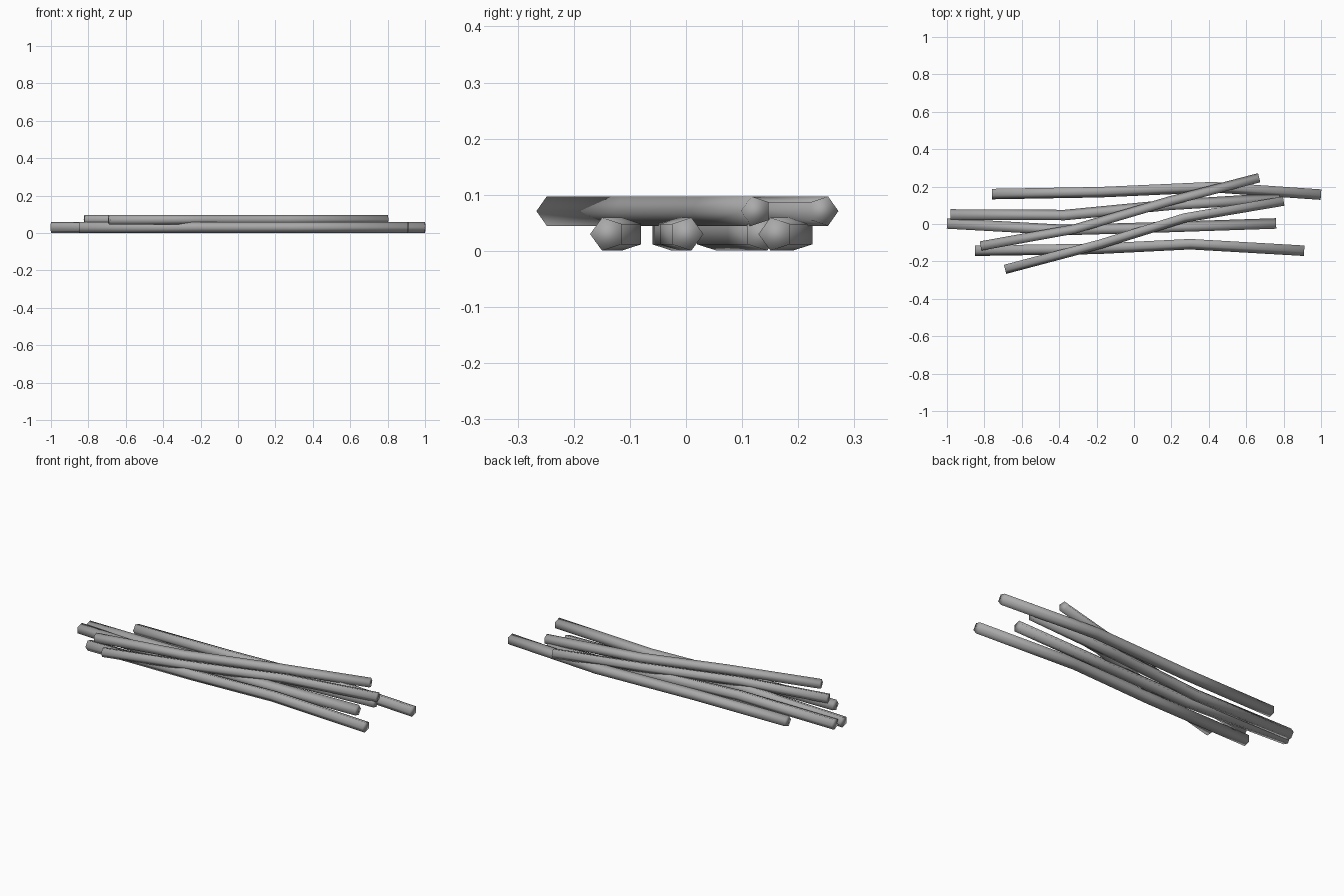
import bpy, bmesh, math
from mathutils import Vector

cube = bpy.data.objects.get("Cube")
if cube:
    bpy.data.objects.remove(cube)

# Single grey for every stick
grey = bpy.data.materials.new("grey_wood")
grey.use_nodes = True
colour = (0.4, 0.4, 0.4, 1)
grey.diffuse_color = colour
grey.node_tree.nodes["Principled BSDF"].inputs["Base Color"].default_value = colour

SIDES = 5


def stick(name, path, z, radius, point):
    """Five-sided bent stick; point is the y side its ridge faces."""
    bm = bmesh.new()
    pts = [Vector((x, y, z)) for x, y in path]
    rings = []
    for i, p in enumerate(pts):
        before = (p - pts[i - 1]).normalized() if i else Vector()
        after = (pts[i + 1] - p).normalized() if i < len(pts) - 1 else Vector()
        t = (before + after).normalized()
        side = Vector((-t.y, t.x, 0)) * point
        ring = []
        for k in range(SIDES):
            a = math.tau * k / SIDES
            offset = side * math.cos(a) + Vector((0, 0, math.sin(a)))
            ring.append(bm.verts.new(p + offset * radius))
        rings.append(ring)
    for a, b in zip(rings, rings[1:]):
        for k in range(SIDES):
            n = (k + 1) % SIDES
            bm.faces.new((a[k], a[n], b[n], b[k]))
    bm.faces.new(rings[0])
    bm.faces.new(rings[-1])
    bmesh.ops.recalc_face_normals(bm, faces=bm.faces)
    for f in bm.faces:
        f.smooth = True
    mesh = bpy.data.meshes.new(name)
    bm.to_mesh(mesh)
    bm.free()
    mesh.materials.append(grey)
    bpy.context.collection.objects.link(bpy.data.objects.new(name, mesh))


# Lower layer, lying on the ground
LOW, THICK = 0.03, 0.031
stick("lower_stick_back", [(-0.76, 0.163), (-0.18, 0.173), (0.42, 0.2), (1, 0.16)], LOW, THICK, -1)
stick("lower_stick_mid_back", [(-0.98, 0.048), (-0.37, 0.045), (0.2, 0.1), (0.78, 0.135)], LOW, THICK, 1)
stick("lower_stick_mid_front", [(-1, 0), (-0.37, -0.035), (0.16, -0.02), (0.76, 0)], LOW, THICK, 1)
stick("lower_stick_front", [(-0.85, -0.14), (-0.2, -0.13), (0.3, -0.105), (0.91, -0.14)], LOW, THICK, -1)

# Upper layer, crossing over the lower one
HIGH, THIN = 0.071, 0.0275
stick("upper_stick_back", [(-0.82, -0.12), (-0.32, -0.03), (0.19, 0.12), (0.67, 0.245)], HIGH, THIN, 1)
stick("upper_stick_front", [(-0.69, -0.24), (-0.18, -0.105), (0.27, 0.035), (0.8, 0.125)], HIGH, THIN, -1)
